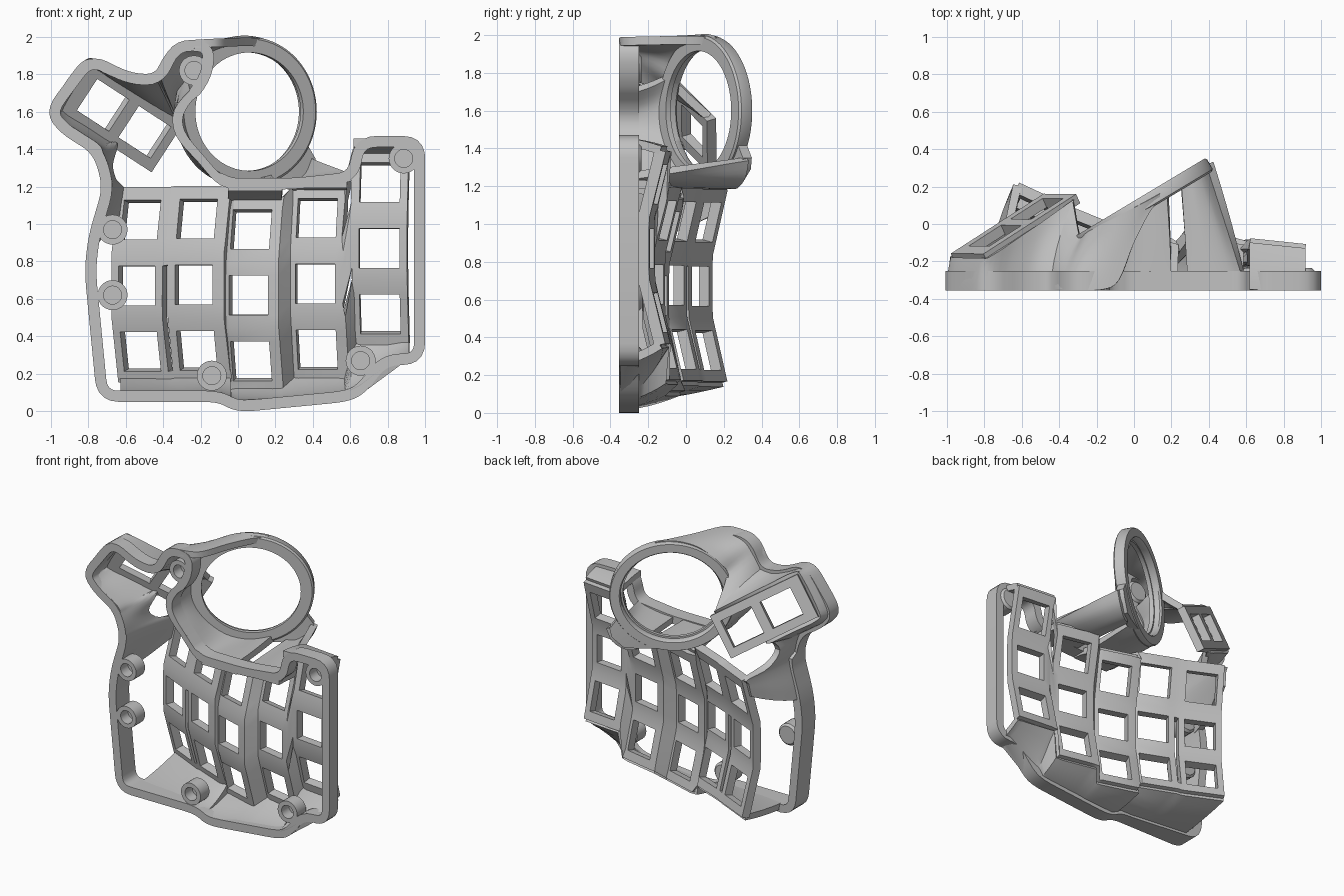
import bpy, bmesh, math
from mathutils import Vector as V

if "Cube" in bpy.data.objects:
    bpy.data.objects.remove(bpy.data.objects["Cube"])

BASE = -0.355
mat = bpy.data.materials.new("plain_grey")
mat.diffuse_color = (0.53, 0.53, 0.53, 1)
mat.use_nodes = True
mat.node_tree.nodes["Principled BSDF"].inputs["Base Color"].default_value = mat.diffuse_color


def finish(name, verts, faces, thick=0):
    me = bpy.data.meshes.new(name)
    me.from_pydata([tuple(v) for v in verts], [], faces)
    bm = bmesh.new()
    bm.from_mesh(me)
    loose = [v for v in bm.verts if not v.link_faces]
    bmesh.ops.delete(bm, geom=loose, context='VERTS')
    bmesh.ops.recalc_face_normals(bm, faces=bm.faces)
    bm.to_mesh(me)
    bm.free()
    me.materials.append(mat)
    ob = bpy.data.objects.new(name, me)
    bpy.context.collection.objects.link(ob)
    if thick:
        m = ob.modifiers.new("thickness", 'SOLIDIFY')
        m.thickness, m.offset = thick, 0
    return ob


def grid(name, rows, skip, thick):
    """Sheet through rows of points; skip(i, j) leaves a cell open."""
    n = len(rows[0])
    faces = [(i*n+j, i*n+j+1, (i+1)*n+j+1, (i+1)*n+j)
             for i in range(len(rows)-1) for j in range(n-1) if not skip(i, j)]
    return finish(name, [p for r in rows for p in r], faces, thick)


def rounded(pts, radius=.09):
    """Closed outline with rounded corners."""
    out = []
    for a, b, c in zip(pts[-1:] + pts[:-1], pts, pts[1:] + pts[:1]):
        p = b + (a-b).normalized() * min(radius, .45*(a-b).length)
        q = b + (c-b).normalized() * min(radius, .45*(c-b).length)
        for k in range(6):
            t = k/5
            out.append(p*(1-t)**2 + b*(2*t*(1-t)) + q*t*t)
    return out


def catmull(pts, n=4):
    q = [pts[0]] + pts + [pts[-1]]
    out = []
    for a, b, c, d in zip(q, q[1:], q[2:], q[3:]):
        for k in range(n):
            t = k/n
            out.append(b + (c-a)*(t/2) + (a*2-b*5+c*4-d)*(t*t/2) + (b*3-a-c*3+d)*(t**3/2))
    return out + [pts[-1]]


def wall(name, pairs, smooth=True, power=1.7, thick=.045, steps=6):
    """Curved wall from base points (x, z[, y]) to upper points (x, y, z)."""
    rim = [V((b[0], b[2] if len(b) > 2 else BASE+.004, b[1])) for b, _ in pairs]
    top = [V(t) for _, t in pairs]
    if smooth:
        rim, top = catmull(rim), catmull(top)
    rows = []
    for r, t in zip(rim, top):
        row = []
        for k in range(steps+1):
            s = k/steps
            p = r.lerp(t, s**power)
            p.y = r.y + (t.y-r.y)*s
            row.append(p)
        rows.append(row)
    return grid(name, rows, lambda i, j: False, thick)


# Base rim: a rounded closed band, thinner beside the ring and taller on the left
path = [(-.725, .08), (-.1, .08), (0, .024), (.58, .08), (.66, .12), (.78, .275), (.97, .28),
        (.97, 1.44), (.65, 1.44), (.615, 1.25), (.3, 1.215), (-.08, 1.215), (-.31, 1.48),
        (-.32, 1.6), (-.17, 1.78), (-.15, 1.95), (-.33, 1.955), (-.42, 1.77), (-.58, 1.775),
        (-.79, 1.88), (-1.0, 1.6), (-.92, 1.5), (-.75, 1.4), (-.69, 1.2), (-.77, .93), (-.79, .75)]
line = rounded([V(p) for p in path])
N, verts, faces = len(line), [], []
for i, p in enumerate(line):
    d = (line[(i+1) % N] - line[i-2]).normalized()
    beside_ring = -.36 < p.x < -.1 and 1.21 < p.y < 1.7
    o = V((-d.y, d.x)) * (.02 if beside_ring else .03)
    h = -.2 if p.x < -.6 and p.y < 1.25 else -.25
    for q, y in ((p-o, BASE), (p+o, BASE), (p+o, h), (p-o, h)):
        verts.append((q.x, y, q.y))
    j = (i+1) % N
    faces += [(i*4+k, i*4+(k+1) % 4, j*4+(k+1) % 4, j*4+k) for k in range(4)]
finish("base_rim", verts, faces)

# Key columns: centre x, y, z and slope of each
cols = [(-.528, .05, .67, 25), (-.226, -.08, .675, 22), (.065, -.16, .62, 17),
        (.418, -.17, .68, 12), (.757, -.21, .87, 6)]
us = (-.15, -.108, .108, .15)
vs = (-.51, -.45, -.24, -.17, -.105, .105, .17, .24, .45, .52)
rows = []
for x, y, z, a in cols:
    c, s = math.cos(math.radians(a)), math.sin(math.radians(a))
    for u in us:
        rows.append([V((x + u*c + n*s, y - u*s + n*c, z + v))
                     for v in vs for n in [max(0, abs(v)-.16)*.25]])


def key_open(i, j):
    if i % 4 == 1:
        return j in (1, 4, 7)
    return (i == 3 and j in (1, 2, 3, 4)) or (i == 15 and j in (3, 7))


grid("key_columns", rows, key_open, .06)

# Bottom wall under the columns
edge = [(-.8, .08), (-.1, .08), (0, .03), (.58, .08), (.66, .12), (.78, .275), (1, .28)]


def edge_z(x):
    for (a, za), (b, zb) in zip(edge, edge[1:]):
        if x <= b:
            return za + (zb-za)*(x-a)/(b-a)


wall("bottom_wall", [((r[0].x, edge_z(r[0].x)), r[0]) for r in rows], False)
# Top walls of the columns
wall("outer_column_top", [((r[-1].x, 1.435), r[-1]) for r in rows[16:]], False)
wall("middle_column_top", [((r[-1].x, 1.2), r[-1]) for r in rows[8:12]], False)
wall("fourth_column_top", [((r[-1].x, 1.215), r[-1]) for r in rows[12:16]], False)

# Thumb plate with two openings
ang = math.radians(-33)


def thumb(u, v):
    x = -.62 + u*math.cos(ang) - v*math.sin(ang)
    z = 1.57 + u*math.sin(ang) + v*math.cos(ang)
    return V((x, -.015 + .45*(x+.62) - .3*(z-1.57), z))


grid("thumb_plate", [[thumb(u, v) for v in (-.16, -.1, .1, .16)]
                     for u in (-.31, -.235, -.03, .03, .235, .28)],
     lambda i, j: j == 1 and i in (1, 3), .055)


# Tilted ring
def ring(deg, k=1.0, depth=0):
    a = math.radians(deg)
    x, z = .02 + .365*k*math.cos(a), 1.6 + .4*k*math.sin(a)
    return V((x + .51*depth, .135 + .6*(x-.02) - .86*depth, z))


sect = [(1, .012), (.985, 0), (.84, 0), (.82, .012), (.82, .05), (.79, .05), (.79, .08), (.97, .08), (1, .07)]
M, K = 72, len(sect)
verts = [ring(i*360/M, k, d) for i in range(M) for k, d in sect]
faces = [(i*K+k, i*K+(k+1) % K, (i+1) % M*K+(k+1) % K, (i+1) % M*K+k) for i in range(M) for k in range(K)]
finish("ball_ring", verts, faces)

# Side wall: bridge to the inner column, past an oval gap, then round the thumb plate
left = rows[0]
wall("side_wall", [((-.77, .9), left[8].lerp(left[7], .3)), ((-.745, 1.0), left[8]),
                   ((-.71, 1.12), left[8].lerp(left[9], .5)), ((-.695, 1.2), left[9]),
                   ((-.70, 1.25), (-.67, .0, 1.23)), ((-.715, 1.31), (-.69, -.09, 1.32)),
                   ((-.74, 1.37), (-.66, -.02, 1.42)),
                   ((-.76, 1.41), thumb(.03, -.16)), ((-.85, 1.47), thumb(-.13, -.16)),
                   ((-.95, 1.54), thumb(-.28, -.16)), ((-.975, 1.62), thumb(-.31, -.12)),
                   ((-.87, 1.79), thumb(-.31, .12)), ((-.79, 1.86), thumb(-.28, .16)),
                   ((-.68, 1.815), thumb(-.12, .16)), ((-.55, 1.77), thumb(.08, .16)),
                   ((-.43, 1.78), thumb(.25, .16))])
# Wall rising to the ring, tapering off along its top
wall("ring_wall", [((-.43, 1.78), thumb(.25, .16)), ((-.37, 1.89), ring(155, .96, .03)),
                   ((-.3, 1.95), ring(138, .96, .03)), ((-.17, 1.965), ring(118, .96, .03)),
                   ((-.08, 1.968, -.3), ring(104, .96, .03)), ((.0, 1.972, -.1), ring(92, .96, .03)),
                   ((.08, 1.972, .06), ring(82, .96, .03)), ((.13, 1.965, .13), ring(74, .96, .03))])
wall("ring_inner_wall", [((-.24, 1.7), ring(150, .95, .04)), ((-.32, 1.6), ring(172, .95, .04)),
                         ((-.31, 1.48), ring(195, .95, .04)), ((-.2, 1.35), ring(218, .95, .04)),
                         ((-.08, 1.225), ring(245, .95, .04)), ((.05, 1.215), ring(270, .97, .04)),
                         ((.2, 1.215), ring(293, .97, .04))])
# Bracket from the ring to the columns
wall("ring_bracket", [((.29, 1.215), (.25, .23, 1.21)), ((.4, 1.22), (.31, .27, 1.21)),
                      ((.53, 1.235), (.37, .31, 1.26)), ((.6, 1.25), (.405, .325, 1.345))], power=1.1)
grid("bracket_cap", [[ring(262, .97, .035), ring(270, .9, .035)],
                     [V((.25, .23, 1.21)), ring(292, .9, .035)],
                     [V((.32, .275, 1.215)), ring(305, .9, .035)],
                     [V((.385, .32, 1.29)), ring(320, .9, .035)],
                     [V((.4, .325, 1.35)), ring(335, .93, .035)]], lambda i, j: False, .055)

# Screw bosses with blind holes
S = 28
for x, z in ((-.235, 1.82), (-.67, .97), (-.67, .62), (-.14, .19), (.655, .27), (.885, 1.35)):
    prof = [(.048, -.27), (.048, BASE), (.08, BASE), (.08, -.25), (.065, -.235)]
    verts = [(x + r*math.cos(2*math.pi*i/S), y, z + r*math.sin(2*math.pi*i/S)) for i in range(S) for r, y in prof]
    faces = [(i*5+k, i*5+k+1, (i+1) % S*5+k+1, (i+1) % S*5+k) for i in range(S) for k in range(4)]
    faces += [[i*5 for i in range(S)], [i*5+4 for i in range(S)]]
    finish("screw_boss", verts, faces)

# Apply thickness, then smooth shading with sharp edges kept
for ob in bpy.context.collection.objects:
    ob.select_set(True)
    bpy.context.view_layer.objects.active = ob
bpy.ops.object.convert(target='MESH')
bpy.ops.object.shade_smooth_by_angle(angle=math.radians(35))
